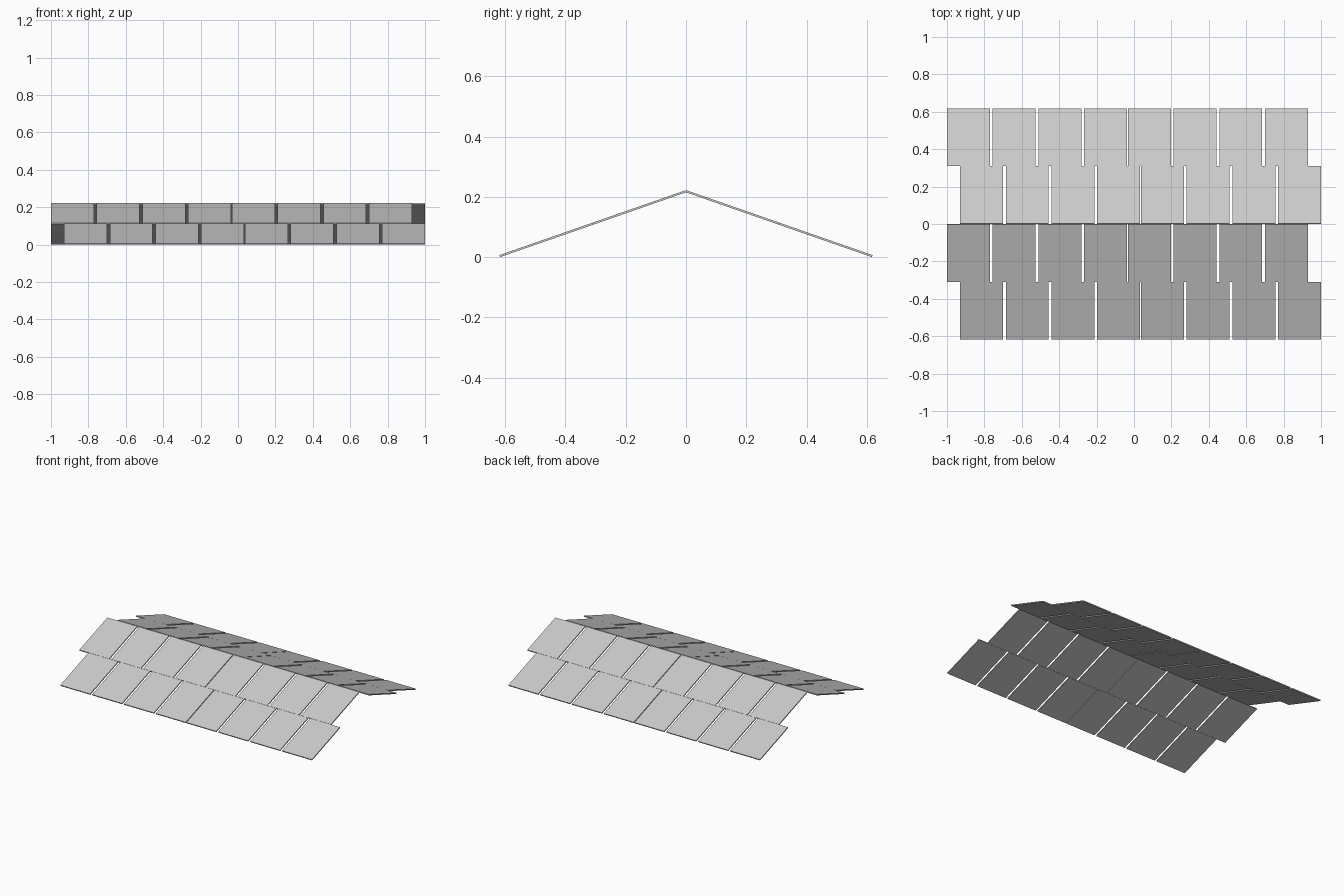
import bpy
import bmesh
import math
from mathutils import Matrix, Vector

old = bpy.data.objects.get("Cube")
if old:
    bpy.data.objects.remove(old, do_unlink=True)

# Roof dimensions
RUN, RISE, THICK = 0.617, 0.215, 0.007
PITCH = math.atan2(RISE, RUN)
ROW = math.hypot(RUN, RISE) / 2
WIDTH, STEP = 0.229, 0.2445
HALF = 3 * STEP + WIDTH          # length of a panel of four tiles

grey = bpy.data.materials.new("tile grey")
grey.use_nodes = True
grey.diffuse_color = (0.6, 0.6, 0.6, 1)
grey.node_tree.nodes["Principled BSDF"].inputs["Base Color"].default_value = (0.6, 0.6, 0.6, 1)

# One thin flat tile, shared by every row
bm = bmesh.new()
bmesh.ops.create_cube(bm, size=1, matrix=Matrix.Diagonal((WIDTH, ROW - 0.001, THICK, 1)))
tile_mesh = bpy.data.meshes.new("roof_tile")
bm.to_mesh(tile_mesh)
bm.free()
tile_mesh.materials.append(grey)


def add_tile(name, x, row, turn):
    """Place a tile on the front slope, then turn it about the vertical axis."""
    slope = Matrix.Translation((0, 0, RISE)) @ Matrix.Rotation(PITCH, 4, "X")
    local = Matrix.Translation(Vector((x, -(row + 0.5) * ROW, THICK / 2)))
    tile = bpy.data.objects.new(name, tile_mesh)
    tile.matrix_world = Matrix.Rotation(turn, 4, "Z") @ slope @ local
    bpy.context.collection.objects.link(tile)


# Two staggered rows per slope, each made of two panels of four tiles;
# the back slope is the front one turned half way round
for side, turn in (("front", 0), ("back", math.pi)):
    for row, (label, start) in enumerate((("upper", -1.0), ("lower", -0.93))):
        for i in range(8):
            panel_start = start if i < 4 else start + 1.93 - HALF
            x = panel_start + (i % 4) * STEP + WIDTH / 2
            add_tile(f"{side}_{label}_tile_{i + 1}", x, row, turn)
